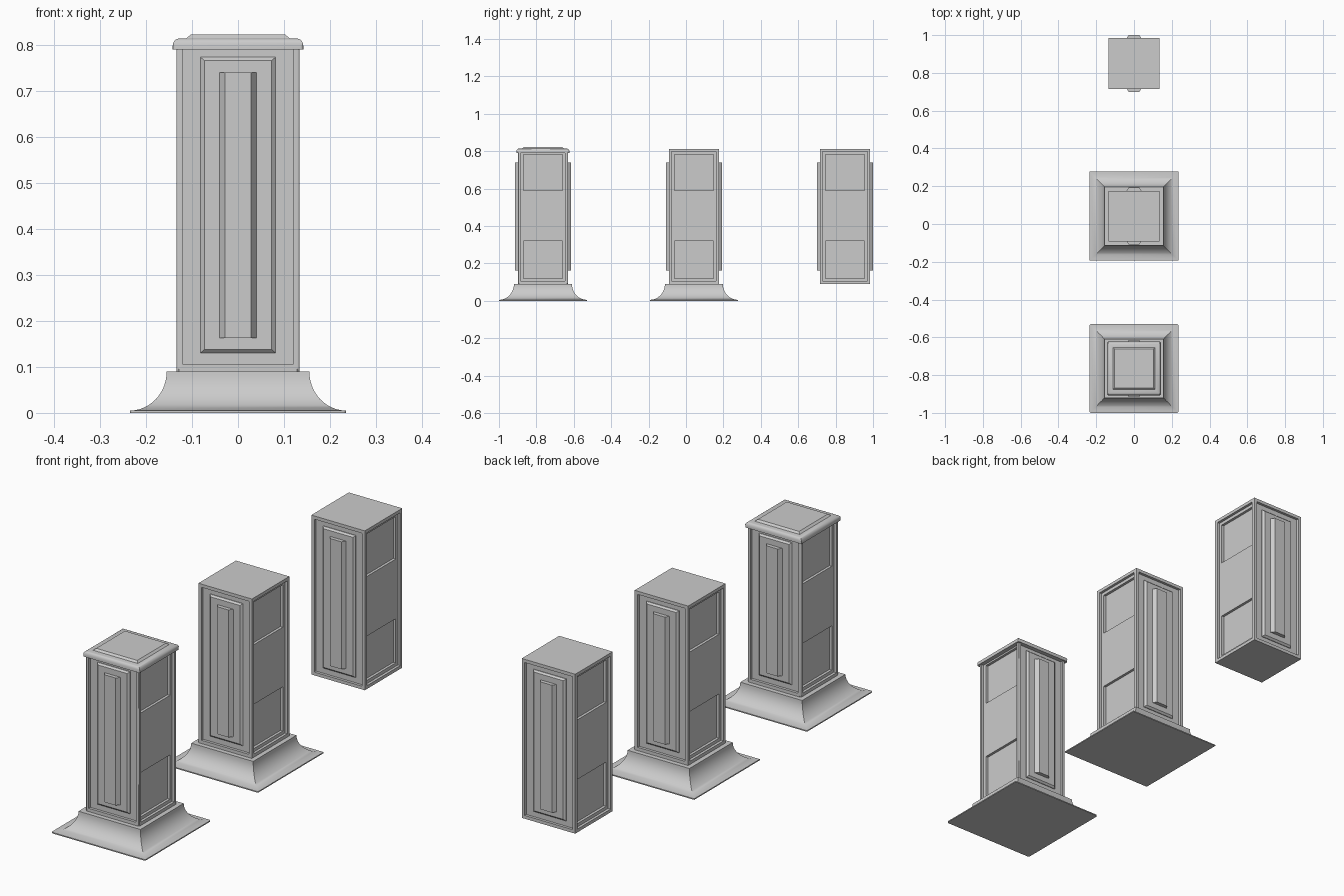
import bpy, bmesh
from math import sin, cos, pi, radians

if "Cube" in bpy.data.objects:
    bpy.data.objects.remove(bpy.data.objects["Cube"])

HALF, Z0, Z1 = 0.134, 0.09, 0.812      # shaft half width, bottom, top
FRAME, DEPTH = 0.021, 0.012            # border and depth of the recessed fields


def finish(bm, name, y):
    bmesh.ops.recalc_face_normals(bm, faces=bm.faces)
    me = bpy.data.meshes.new(name)
    bm.to_mesh(me)
    bm.free()
    ob = bpy.data.objects.new(name, me)
    ob.location.y = y
    bpy.context.collection.objects.link(ob)
    bpy.ops.object.select_all(action='DESELECT')
    ob.select_set(True)
    bpy.context.view_layer.objects.active = ob
    bpy.ops.object.shade_smooth_by_angle(angle=radians(30))
    return ob


def loft(bm, rings):
    """Join four-cornered rings into a closed solid."""
    vs = [[bm.verts.new(p) for p in r] for r in rings]
    for a, b in zip(vs, vs[1:]):
        for i in range(4):
            j = (i + 1) % 4
            bm.faces.new((a[i], a[j], b[j], b[i]))
    bm.faces.new(vs[0][::-1])
    bm.faces.new(vs[-1])


def square(h, z):
    return [(-h, -h, z), (h, -h, z), (h, h, z), (-h, h, z)]


def upright(hx, za, zb, y):
    return [(-hx, y, za), (hx, y, za), (hx, y, zb), (-hx, y, zb)]


def round_corners(bm, min_half, r):
    """Round the vertical corner edges lying outside min_half."""
    edges = [e for e in bm.edges
             if all(min(abs(v.co.x), abs(v.co.y)) > min_half for v in e.verts)
             and abs(e.verts[0].co.z - e.verts[1].co.z) > 0.003
             and (e.verts[0].co.xy - e.verts[1].co.xy).length < 1e-4]
    bmesh.ops.bevel(bm, geom=edges, offset=r, segments=3, profile=0.5,
                    affect='EDGES')


def sink(bm, face, border, depth):
    if border:
        bmesh.ops.inset_individual(bm, faces=[face], thickness=border)
    bmesh.ops.inset_individual(bm, faces=[face], thickness=0, depth=-depth)


def shaft(name, y, rounded):
    bm = bmesh.new()
    loft(bm, [square(HALF, Z0), square(HALF, Z1)])
    bmesh.ops.recalc_face_normals(bm, faces=bm.faces)
    walls = [f for f in bm.faces if abs(f.normal.z) < 0.5]
    for f in walls:
        side = abs(f.normal.x) > 0.5
        sink(bm, f, FRAME, DEPTH)
        if not side:
            continue
        # two sunken panels in each side field
        res = bmesh.ops.bisect_plane(
            bm, geom=[f] + list(f.edges) + list(f.verts),
            plane_co=(0, 0, 0.455), plane_no=(0, 0, 1))
        halves = {g for g in res['geom'] if isinstance(g, bmesh.types.BMFace)}
        halves = [h for h in halves if abs(h.normal.x) > 0.5]
        for h in halves:
            bmesh.ops.inset_individual(bm, faces=[h], thickness=0.021)
            mid = h.calc_center_median().z
            for v in h.verts:
                if mid > 0.455 and v.co.z < mid:
                    v.co.z = 0.59
                elif mid < 0.455 and v.co.z > mid:
                    v.co.z = 0.32
            sink(bm, h, 0, 0.012)
    if rounded:
        round_corners(bm, HALF - 0.001, 0.006)
    finish(bm, name, y)


def face_panels(name, y):
    # chamfered panel and raised centre strip, front and back
    bm = bmesh.new()
    for s in (-1, 1):
        back = s * (HALF - DEPTH - 0.004)
        loft(bm, [upright(0.082, 0.13, 0.773, back),
                  upright(0.082, 0.13, 0.773, s * (HALF - DEPTH + 0.003)),
                  upright(0.073, 0.138, 0.766, s * (HALF - 0.001))])
        loft(bm, [upright(0.040, 0.163, 0.74, back),
                  upright(0.040, 0.163, 0.74, s * (HALF - 0.001)),
                  upright(0.028, 0.163, 0.74, s * 0.15)])
    finish(bm, name, y)


def base(name, y, rounded):
    # flared plinth with a concave quarter curve
    bm = bmesh.new()
    rings = [square(0.235, 0)]
    n = 12
    for i in range(n + 1):
        t = pi / 2 * (1 - i / n)
        rings.append(square(0.235 - 0.08 * cos(t), 0.09 - 0.085 * sin(t)))
    loft(bm, rings)
    if rounded:
        round_corners(bm, 0.234, 0.008)
    finish(bm, name, y)


def cap(name, y):
    # moulded lid with a low chamfered top plate
    bm = bmesh.new()
    profile = [(0.130, 0.790), (0.142, 0.790), (0.142, 0.798), (0.140, 0.806),
               (0.136, 0.811), (0.132, 0.813), (0.112, 0.814), (0.103, 0.822)]
    loft(bm, [square(h, z) for h, z in profile])
    round_corners(bm, 0.1415, 0.006)
    finish(bm, name, y)


# three variants: base and cap, base only, plain shaft
for label, y, has_base, has_cap in (("capped", -0.765, True, True),
                                    ("open", 0.042, True, False),
                                    ("plain", 0.85, False, False)):
    shaft(label + "_pillar_shaft", y, has_cap)
    face_panels(label + "_pillar_face_panels", y)
    if has_base:
        base(label + "_pillar_base", y, has_cap)
    if has_cap:
        cap(label + "_pillar_cap", y)
